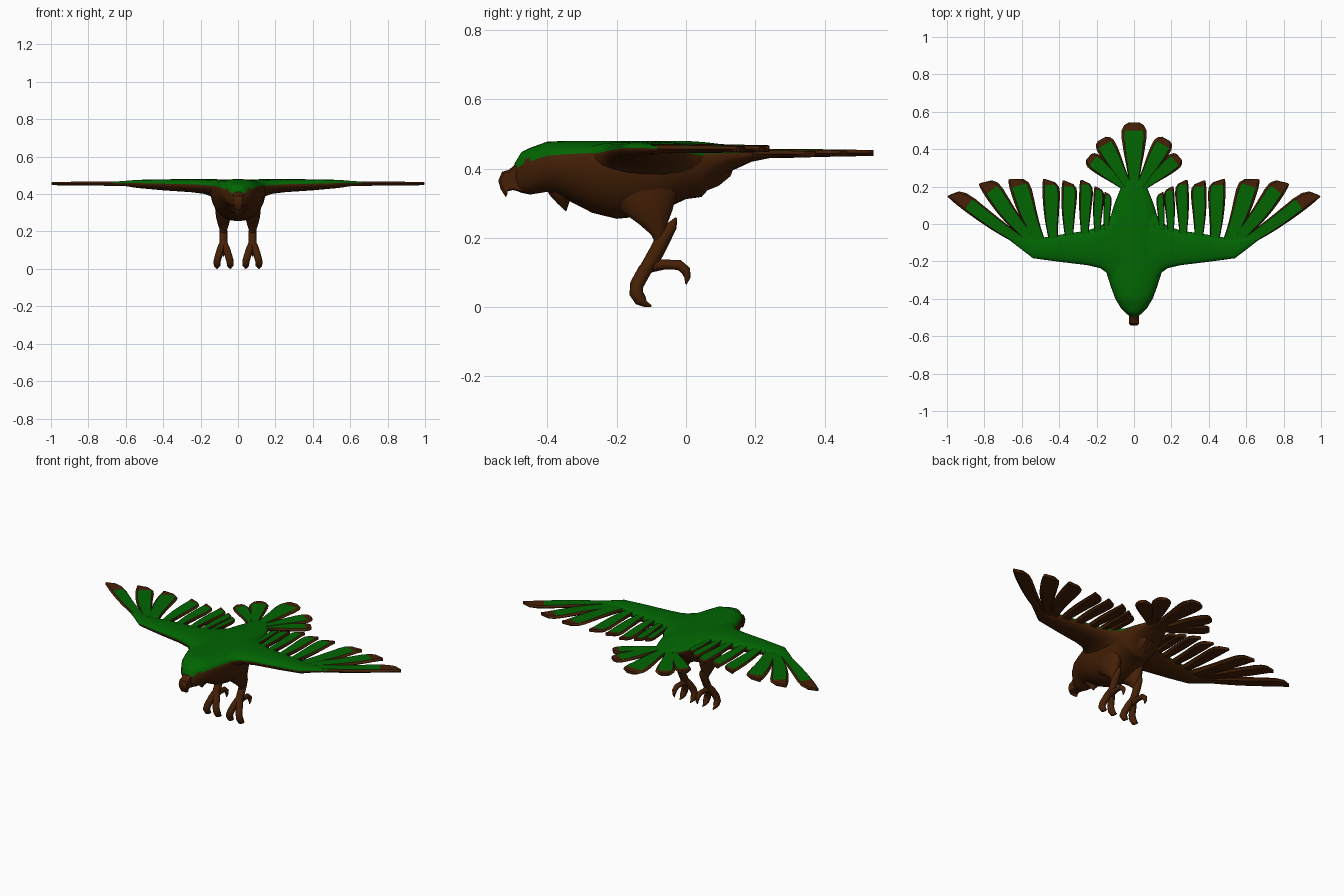
import bpy, bmesh, math
from mathutils import Vector

if "Cube" in bpy.data.objects:
    bpy.data.objects.remove(bpy.data.objects["Cube"])


def material(name, rgb):
    m = bpy.data.materials.new(name)
    m.diffuse_color = (*rgb, 1)
    m.use_nodes = True
    m.node_tree.nodes["Principled BSDF"].inputs["Base Color"].default_value = m.diffuse_color
    return m


BROWN = material("dark brown", (0.06, 0.0145, 0.002))
GREEN = material("deep green", (0.0005, 0.13, 0.0008))


def never(n, c):
    return False


def loft(name, rings, green=never, mirror=False, angle=40):
    """Skin a list of equal-size rings; faces passing the green rule are green."""
    bm = bmesh.new()
    vs = [[bm.verts.new(p) for p in r] for r in rings]
    k = len(vs[0])
    for a, b in zip(vs, vs[1:]):
        for i in range(k):
            j = (i + 1) % k
            bm.faces.new((a[i], a[j], b[j], b[i]))
    bm.faces.new(vs[0])
    bm.faces.new(vs[-1])
    bmesh.ops.recalc_face_normals(bm, faces=bm.faces)
    bm.normal_update()
    for f in bm.faces:
        f.smooth = True
        f.material_index = int(green(f.normal, f.calc_center_median()))
    me = bpy.data.meshes.new(name)
    bm.to_mesh(me)
    bm.free()
    me.materials.append(BROWN)
    me.materials.append(GREEN)
    me.set_sharp_from_angle(angle=math.radians(angle))
    ob = bpy.data.objects.new(name, me)
    bpy.context.collection.objects.link(ob)
    if mirror:
        ob.modifiers.new("mirror", 'MIRROR').use_mirror_merge = False
    return ob


def power(v, e):
    return math.copysign(abs(v) ** e, v)


def oval(hw, zt, zb, zm, n=28):
    """Cross-section: (sideways, z) with its widest level at zm."""
    out = []
    for i in range(n):
        a = 2 * math.pi * i / n
        s = math.sin(a)
        z = zm + (zt - zm) * power(s, 0.8) if s > 0 else zm + (zm - zb) * s
        out.append((hw * power(math.cos(a), 0.9), z))
    return out


def refine(rows, n=3):
    """Insert linear in-between rows so colour edges follow the form."""
    out = []
    for a, b in zip(rows, rows[1:]):
        out += [[p + (q - p) * i / n for p, q in zip(a, b)] for i in range(n)]
    return out + [rows[-1]]


def tube(name, pts, mirror=True, n=10):
    """Round tube through (x, y, z, radius) points."""
    P = [Vector(p[:3]) for p in pts]
    rings = []
    for i, p in enumerate(P):
        t = (P[min(i + 1, len(P) - 1)] - P[max(i - 1, 0)]).normalized()
        u = t.cross(Vector((1, 0, 0))).normalized()
        v = t.cross(u)
        rings.append([p + pts[i][3] * (u * math.cos(2 * math.pi * k / n) + v * math.sin(2 * math.pi * k / n))
                      for k in range(n)])
    return loft(name, rings, mirror=mirror)


# Body and head: (y, half width, top, bottom, widest level)
body = refine([
    (-0.495, .022, .415, .338, .385), (-0.475, .045, .448, .330, .395),
    (-0.45, .070, .460, .325, .405), (-0.40, .100, .478, .333, .42),
    (-0.34, .122, .48, .308, .425), (-0.27, .145, .48, .272, .43),
    (-0.20, .15, .48, .255, .43), (-0.10, .145, .48, .265, .43),
    (0.0, .13, .48, .312, .43), (0.045, .122, .477, .318, .43),
    (0.075, .115, .474, .352, .43), (0.12, .10, .468, .388, .435),
    (0.19, .072, .462, .42, .44), (0.24, .045, .457, .43, .443), (0.265, .02, .452, .435, .443)])
loft("body", [[(x, r[0], z) for x, z in oval(*r[1:])] for r in body],
     green=lambda n, c: (n.z > 0.25 or c.y < -0.47 and n.z > 0) and c.z > 0.405)

# Hooked beak: side profile, thinner at the outer layers
profile = [(-.47, .43), (-.492, .413), (-.512, .396), (-.531, .391), (-.542, .365), (-.535, .34),
           (-.52, .317), (-.517, .334), (-.50, .338), (-.465, .33)]
cy, cz = -.495, .365
loft("beak", [[(x, cy + (y - cy) * s, cz + (z - cz) * s) for y, z in profile]
              for x, s in ((-.026, .85), (-.018, 1), (.018, 1), (.026, .85))])

# Pointed throat feathers
tuft = [(.36, -.345, .06, .065), (.325, -.36, .045, .035), (.30, -.355, .02, .017), (.278, -.347, .002, .002)]
loft("throat_feathers", [[(rx * math.cos(k * math.pi / 6), y + ry * math.sin(k * math.pi / 6), z)
                          for k in range(12)] for z, y, rx, ry in tuft])

# Wing arms, flaring into the body: (x, front, back, top, bottom)
arm = refine([(.02, -.38, .14, .474, .31), (.09, -.335, .095, .478, .345), (.125, -.295, .045, .48, .375),
              (.15, -.258, .01, .48, .39), (.18, -.236, -.012, .48, .401),
              (.25, -.22, -.035, .48, .41), (.40, -.202, -.058, .479, .42),
              (.54, -.183, -.082, .476, .433), (.60, -.137, -.072, .471, .442), (.70, -.06, -.03, .464, .447)], 2)
loft("wing_arm", [[(x, (f + b) / 2 + s, z) for s, z in oval((b - f) / 2, t, d, d + (t - d) * .6, 20)]
                  for x, f, b, t, d in arm], green=lambda n, c: n.z > 0.2, mirror=True)

# Feather outline: (along, outer half width, inner half width)
WING = [(0, .5, .5), (.2, .65, .65), (.4, .8, .85), (.6, .92, 1), (.76, 1, 1.05),
        (.87, 1.05, .9), (.94, 1.05, .45), (1, 1, -.75)]
TAIL = [(0, .35, .35), (.3, .6, .6), (.55, .85, .85), (.75, 1, 1), (.88, 1, 1), (.96, .8, .8), (1, .45, .45)]


def feather(name, root, tip, hw, z, outline, green_to, bend=0, mirror=True):
    a, b = Vector(root), Vector(tip)
    d = b - a
    side = Vector((d.y, -d.x)).normalized()      # points away from the body
    rings = []
    for t, o, i in refine(outline, 4):
        c = a + d * t + side * bend * math.sin(math.pi * t)
        o, i = o * hw, -i * hw
        m, h, rim = (o + i) / 2, .012 * (1 - .3 * t * t), .88 - .16 * t
        q = [(o, 0), (m + (o - m) * rim, h), (m + (i - m) * rim, h),
             (i, 0), (m + (i - m) * .7, -h), (m + (o - m) * .7, -h)]
        rings.append([(*(c + side * s), z + e) for s, e in q])
    loft(name, rings, mirror=mirror, angle=25,
         green=lambda n, c: n.z > .9 and abs(c.z - z) > .007
         and (c.xy - a).dot(d) / d.length_squared < green_to)


# Wing feathers, outermost first: root, tip, half width, bend, green share
wing = [((.53, -.135), (.972, .180), .042, .014, .80),
        ((.54, -.09), (.79, .242), .050, .018, .85),
        ((.50, -.10), (.62, .255), .055, .014, .87),
        ((.43, -.10), (.440, .242), .046, .008, .91),
        ((.345, -.09), (.340, .232), .041, .008, .91),
        ((.262, -.08), (.250, .235), .036, .006, .92),
        ((.195, -.07), (.182, .20), .028, .006, .92),
        ((.148, -.06), (.136, .17), .021, .004, .92)]
for i, (r, t, w, bend, g) in enumerate(wing):
    feather(f"wing_feather_{i + 1}", r, t, w, .456 + .0006 * i, WING, g, bend)

# Tail fan
feather("tail_feather_middle", (0, .2), (0, .542), .066, .445, TAIL, .88, mirror=False)
feather("tail_feather_inner", (.03, .2), (.172, .455), .053, .444, TAIL, .87)
feather("tail_feather_outer", (.04, .19), (.243, .358), .045, .442, TAIL, .87)

# Thighs: (z, y, half width, half depth)
thigh = [(.38, -.13, .05, .11), (.33, -.122, .045, .098), (.28, -.115, .04, .078),
         (.24, -.095, .03, .042), (.21, -.08, .02, .022), (.18, -.075, .012, .012)]
loft("thigh", [[(.078 + rx * math.cos(k * math.pi / 7), y + ry * math.sin(k * math.pi / 7), z)
                for k in range(14)] for z, y, rx, ry in thigh], mirror=True)

# Shanks with backward spur, rear toes and front toes with claws
tube("shank", [(.078, -.028, .258, .003), (.078, -.04, .235, .015), (.078, -.065, .2, .022),
               (.078, -.085, .16, .022), (.078, -.11, .115, .022)])
tube("rear_toe", [(.078, -.11, .12, .022), (.078, -.06, .123, .014), (.078, -.02, .122, .015),
                  (.078, .0, .105, .014), (.078, .004, .085, .009), (.078, 0, .066, .002)])
for name, x in (("inner_toe", .042), ("outer_toe", .112)):
    tube(name, [(.078, -.09, .15, .016), (.078 + (x - .078) * .45, -.12, .105, .02),
                (.078 + (x - .078) * .8, -.142, .065, .02), (x, -.144, .04, .02),
                (x, -.131, .02, .018), (x, -.118, .009, .009), (x, -.1, .003, .003)])
